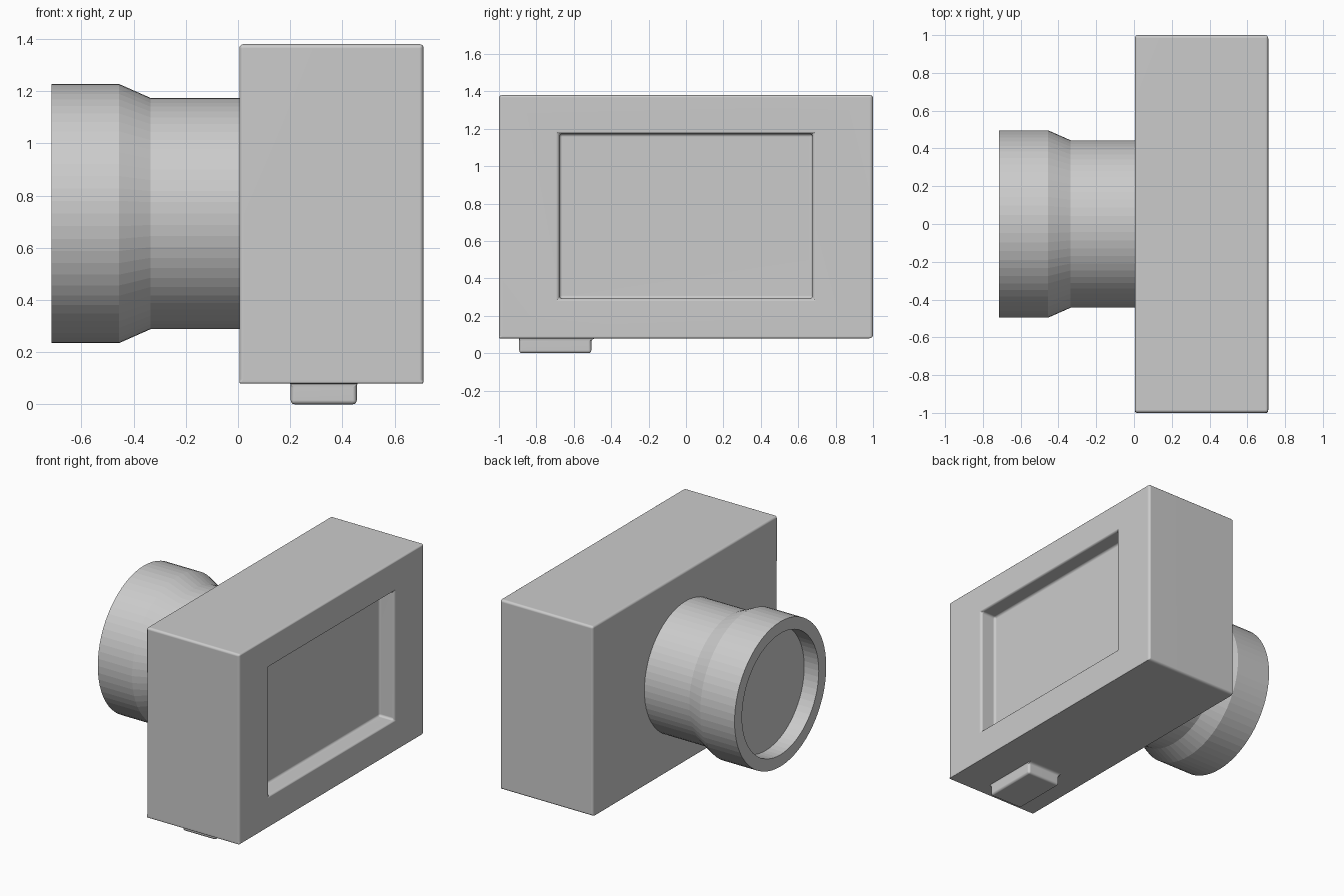
import bpy, bmesh, math
from mathutils import Vector

if "Cube" in bpy.data.objects:
    bpy.data.objects.remove(bpy.data.objects["Cube"])


def make_object(name, bm):
    bmesh.ops.recalc_face_normals(bm, faces=bm.faces)
    mesh = bpy.data.meshes.new(name)
    bm.to_mesh(mesh)
    bm.free()
    obj = bpy.data.objects.new(name, mesh)
    bpy.context.collection.objects.link(obj)
    return obj


def inset_panel(bm, direction, lo, hi, move):
    """Inset the box side facing direction to the lo-hi rectangle, then extrude it by move."""
    bm.normal_update()
    face = max(bm.faces, key=lambda f: (round(f.normal.dot(direction), 3), f.calc_area()))
    bmesh.ops.inset_region(bm, faces=[face], thickness=0.1, use_even_offset=True)
    centre = face.calc_center_median()
    for v in face.verts:
        for i in range(3):
            if abs(direction[i]) < 0.5:
                v.co[i] = lo[i] if v.co[i] < centre[i] else hi[i]
    new = bmesh.ops.extrude_discrete_faces(bm, faces=[face])["faces"]
    bmesh.ops.translate(bm, vec=move, verts=new[0].verts)


# Camera body: box with a recessed screen and a raised foot underneath
bm = bmesh.new()
bmesh.ops.create_cube(bm, size=1)
for v in bm.verts:
    v.co = Vector((0.358 + v.co.x * 0.706, v.co.y * 2, 0.73 + v.co.z * 1.3))
inset_panel(bm, Vector((1, 0, 0)), (0, -0.677, 0.292), (0, 0.677, 1.173), (-0.115, 0, 0))
inset_panel(bm, Vector((0, 0, -1)), (0.202, -0.892, 0), (0.455, -0.506, 0), (0, 0, -0.08))
body = make_object("camera_body", bm)
bevel = body.modifiers.new("soft_edges", 'BEVEL')
bevel.width = 0.016
bevel.segments = 3
bevel.limit_method = 'ANGLE'
bevel.angle_limit = math.radians(30)
for p in body.data.polygons:
    p.use_smooth = True
normals = body.modifiers.new("flat_sides", 'WEIGHTED_NORMAL')
normals.keep_sharp = True

# Lens barrel: (x, radius) profile turned about the x axis, with a recessed glass
SIDES = 64
profile = [(0.03, 0.443), (-0.335, 0.443), (-0.455, 0.496), (-0.715, 0.496),
           (-0.715, 0.415), (-0.605, 0.415)]
bm = bmesh.new()
rings = []
for x, r in profile:
    rings.append([bm.verts.new((x, r * math.cos(a), 0.731 + r * math.sin(a)))
                  for a in (2 * math.pi * i / SIDES for i in range(SIDES))])
for a, b in zip(rings, rings[1:]):
    for i in range(SIDES):
        j = (i + 1) % SIDES
        bm.faces.new((a[i], a[j], b[j], b[i]))
bm.faces.new(rings[0])
bm.faces.new(rings[-1])
make_object("lens_barrel", bm)
